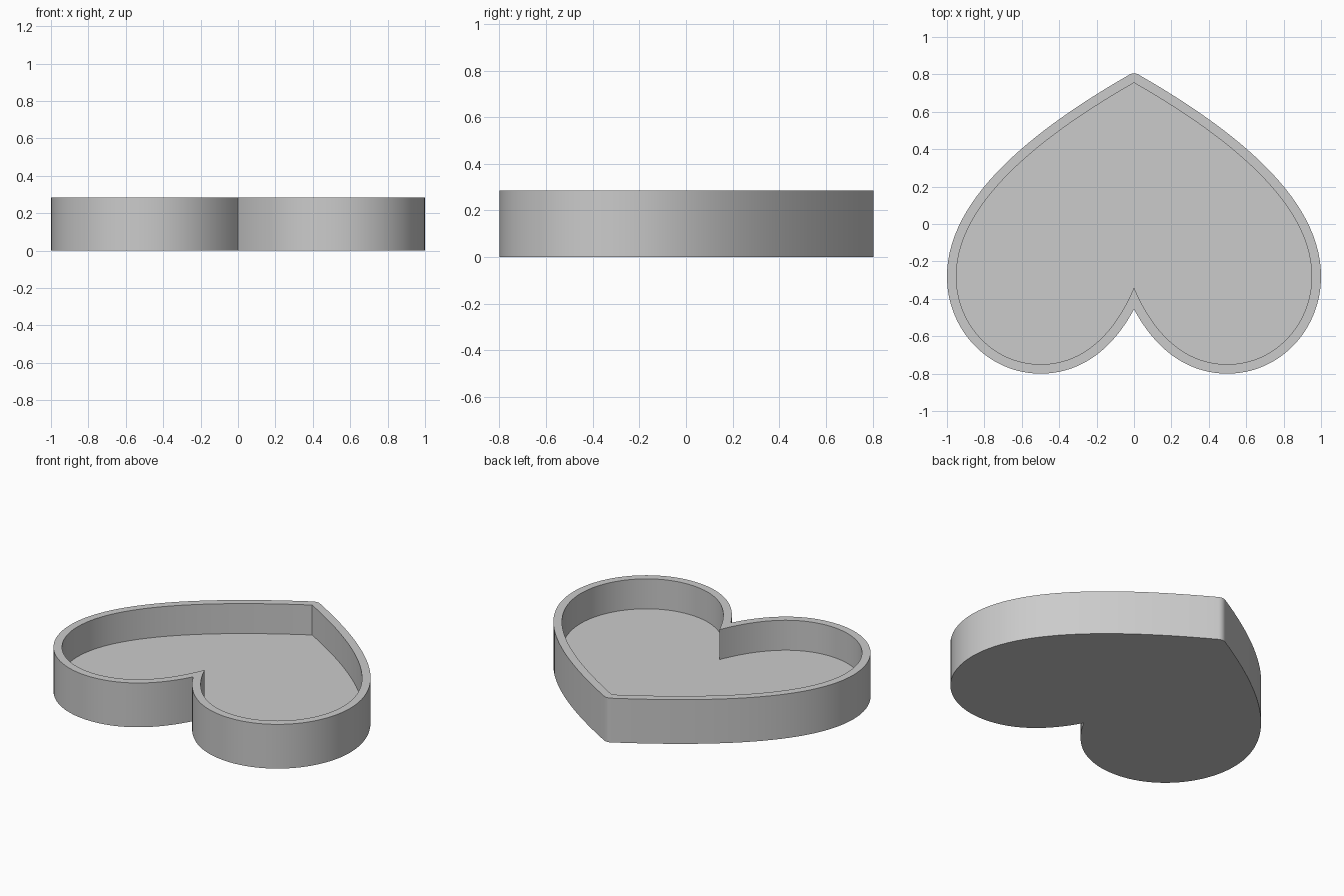
import bpy, bmesh, math
from mathutils import Vector
from mathutils.geometry import interpolate_bezier

HEIGHT, FLOOR, WALL, STEPS = 0.285, 0.092, 0.05, 28

old = bpy.data.objects.get("Cube")
if old:
    bpy.data.objects.remove(old, do_unlink=True)

grey = bpy.data.materials.new("plain grey")
grey.use_nodes = True
colour = (0.6, 0.6, 0.6, 1)
grey.diffuse_color = colour
grey.node_tree.nodes["Principled BSDF"].inputs["Base Color"].default_value = colour

# Half heart: tip, side, lobe and notch, as Bezier segments
segments = [
    [(0, 0.755), (0.55, 0.44), (0.95, 0.09), (0.95, -0.28)],
    [(0.95, -0.28), (0.95, -0.54), (0.75, -0.75), (0.5, -0.75)],
    [(0.5, -0.75), (0.28, -0.75), (0.11, -0.60), (0, -0.34)],
]
inner = []
for seg in segments:
    pts = interpolate_bezier(*[Vector(p) for p in seg], STEPS)
    inner += [p.to_2d() for p in pts[bool(inner):]]

# Outer wall: constant offset from the inner wall
outer = []
for i, p in enumerate(inner):
    d = (inner[min(i + 1, len(inner) - 1)] - inner[max(i - 1, 0)]).normalized()
    outer.append(p + WALL * Vector((-d.y, d.x)))

# Where the offset crosses the centre line, it closes into the notch
cross = next(i for i, p in enumerate(outer) if p.x < 0)
a, b = outer[cross - 1], outer[cross]
notch = a.lerp(b, a.x / (a.x - b.x))
outer[cross:] = [notch.copy() for _ in outer[cross:]]

# Rounded outer tip
first = outer[0] - inner[0]
end_angle = math.atan2(first.x, first.y)
arc = [inner[0] + WALL * Vector((math.sin(t), math.cos(t)))
       for t in (end_angle * k / 4 for k in range(4))]
outer = arc + outer
inner = [inner[0].copy() for _ in arc] + inner


def mirrored(half):
    return half + [Vector((-p.x, p.y)) for p in reversed(half)]


# Tray: bottom, outer wall, rim, inner wall and floor
bm = bmesh.new()
rings = [[bm.verts.new((p.x, p.y, z)) for p in mirrored(half)]
         for half, z in ((outer, 0), (outer, HEIGHT), (inner, HEIGHT), (inner, FLOOR))]
count = len(rings[0])
for low, high in zip(rings, rings[1:]):
    for i in range(count):
        j = (i + 1) % count
        bm.faces.new((low[i], low[j], high[j], high[i]))
bm.faces.new(rings[0])
bm.faces.new(rings[-1])
bmesh.ops.remove_doubles(bm, verts=bm.verts, dist=0.0005)
bmesh.ops.recalc_face_normals(bm, faces=bm.faces)

mesh = bpy.data.meshes.new("heart_tray")
bm.to_mesh(mesh)
bm.free()
mesh.materials.append(grey)
tray = bpy.data.objects.new("heart_tray", mesh)
bpy.context.collection.objects.link(tray)
bpy.context.view_layer.objects.active = tray
tray.select_set(True)
bpy.ops.object.shade_smooth_by_angle(angle=math.radians(30))
